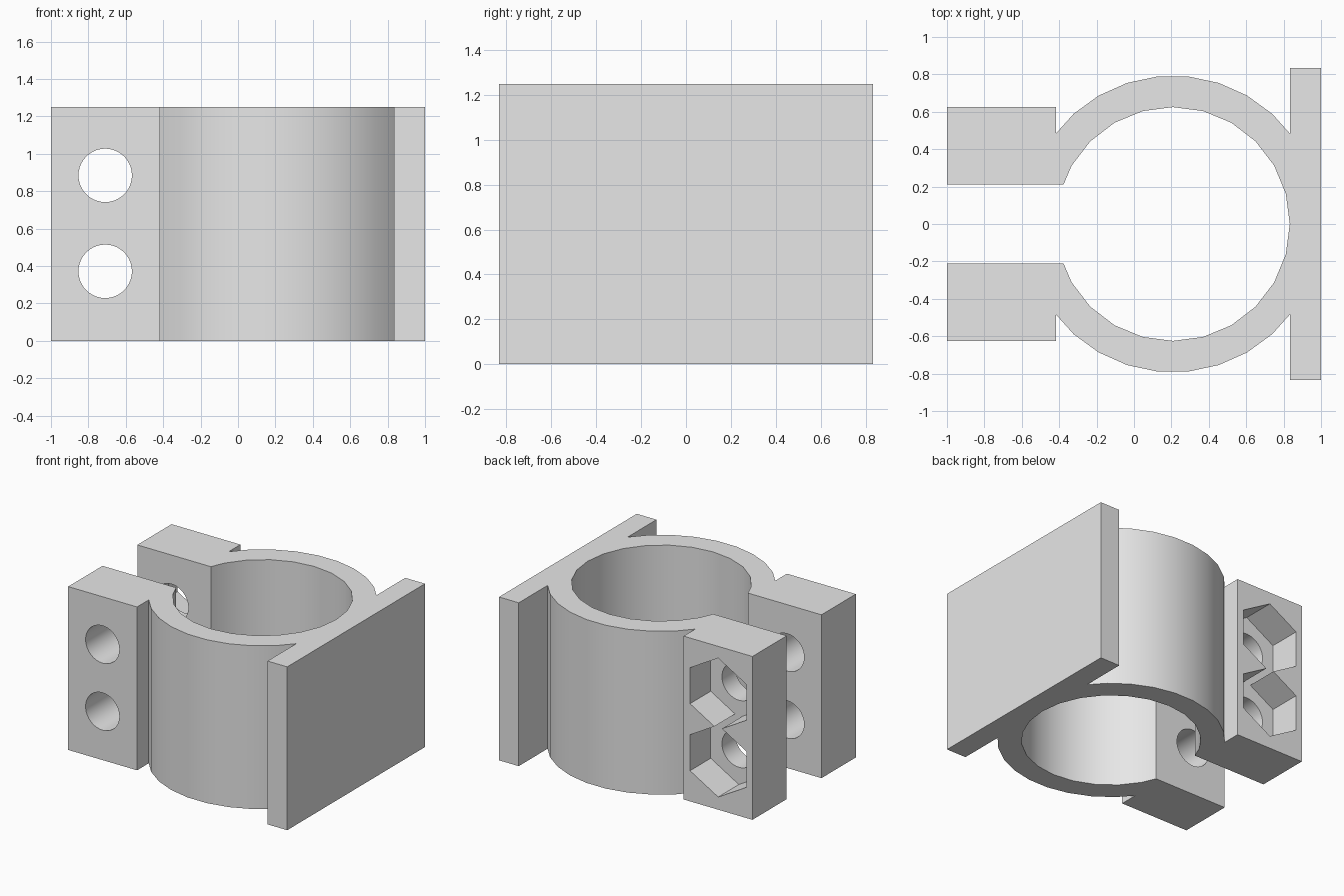
import bpy, bmesh
from math import sin, cos, radians, pi
from mathutils import Matrix

HEIGHT = 1.25
RING_X = 0.208
INNER_R, OUTER_R = 0.625, 0.793
HOLE_X = -0.71
HOLE_HEIGHTS = (0.372, 0.885)

cube = bpy.data.objects.get("Cube")
if cube:
    bpy.data.objects.remove(cube, do_unlink=True)

grey = bpy.data.materials.new("plain grey")
grey.use_nodes = True
colour = (0.8, 0.8, 0.8, 1)
grey.diffuse_color = colour
grey.node_tree.nodes["Principled BSDF"].inputs["Base Color"].default_value = colour


def add_object(name, bm):
    bmesh.ops.recalc_face_normals(bm, faces=bm.faces)
    mesh = bpy.data.meshes.new(name)
    bm.to_mesh(mesh)
    bm.free()
    mesh.materials.append(grey)
    obj = bpy.data.objects.new(name, mesh)
    bpy.context.collection.objects.link(obj)
    return obj


def arc(radius, start, stop, step):
    return [(RING_X + radius * cos(radians(a)), radius * sin(radians(a)))
            for a in range(start, stop, step)]


def cutter(name, sides, radius, z, y0, y1):
    """Prism along y, with a corner pointing sideways."""
    bm = bmesh.new()
    place = Matrix.Translation((HOLE_X, (y0 + y1) / 2, z)) @ Matrix.Rotation(pi / 2, 4, 'X')
    bmesh.ops.create_cone(bm, cap_ends=True, segments=sides, radius1=radius,
                          radius2=radius, depth=y1 - y0, matrix=place)
    obj = add_object(name, bm)
    obj.hide_render = True
    return obj


# Half outline: mounting plate, outer ring, clamping lug, bore
half = [(1, 0.833), (0.833, 0.833), (0.833, 0.484)]
half += arc(OUTER_R, 48, 133, 12)
half += [(-0.417, 0.484), (-0.417, 0.625), (-1, 0.625), (-1, 0.21), (-0.377, 0.21)]
half += arc(INNER_R, 150, 14, -15)
outline = half + [(RING_X + INNER_R, 0)] + [(x, -y) for x, y in reversed(half)]

# Extruded clamp
bm = bmesh.new()
base = bm.faces.new([bm.verts.new((x, y, 0)) for x, y in outline])
top = bmesh.ops.extrude_face_region(bm, geom=[base], use_keep_orig=True)["geom"]
bmesh.ops.translate(bm, vec=(0, 0, HEIGHT),
                    verts=[v for v in top if isinstance(v, bmesh.types.BMVert)])
clamp = add_object("pipe_clamp", bm)

# Bolt holes through both lugs, and hexagonal nut pockets in the back lug
cutters = []
for z in HOLE_HEIGHTS:
    cutters.append(cutter("bolt_hole_cutter", 40, 0.143, z, -0.8, 0.8))
    cutters.append(cutter("nut_pocket_cutter", 6, 0.275, z, 0.375, 0.8))

bpy.ops.object.select_all(action='DESELECT')
clamp.select_set(True)
bpy.context.view_layer.objects.active = clamp
for tool in cutters:
    mod = clamp.modifiers.new(tool.name, 'BOOLEAN')
    mod.operation = 'DIFFERENCE'
    mod.solver = 'EXACT'
    mod.object = tool
    bpy.ops.object.modifier_apply(modifier=mod.name)
for tool in cutters:
    bpy.data.objects.remove(tool, do_unlink=True)

bpy.ops.object.shade_smooth_by_angle(angle=radians(30))
